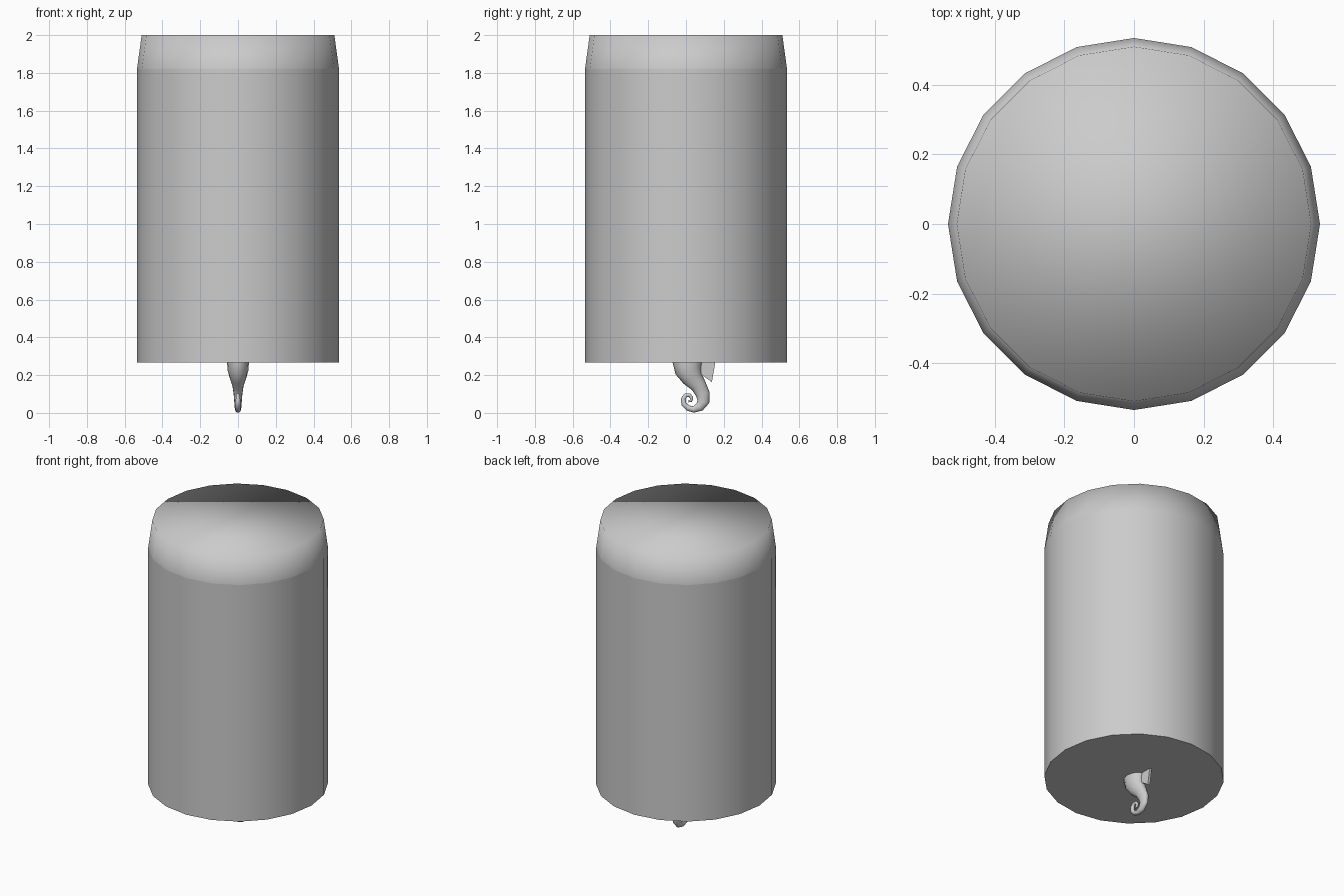
import bpy, bmesh, math
from mathutils import Vector

if "Cube" in bpy.data.objects:
    bpy.data.objects.remove(bpy.data.objects["Cube"])

grey = bpy.data.materials.new("plain_grey")
grey.diffuse_color = (0.6, 0.6, 0.6, 1)
grey.use_nodes = True
grey.node_tree.nodes["Principled BSDF"].inputs["Base Color"].default_value = grey.diffuse_color


def finish(name, bm):
    bmesh.ops.recalc_face_normals(bm, faces=bm.faces)
    me = bpy.data.meshes.new(name)
    bm.to_mesh(me)
    bm.free()
    me.materials.append(grey)
    ob = bpy.data.objects.new(name, me)
    bpy.context.collection.objects.link(ob)
    return ob


def loft(bm, rings, cap_start=True, cap_end=True):
    """Skin a list of closed vertex loops."""
    loops = [[bm.verts.new(p) for p in ring] for ring in rings]
    n = len(loops[0])
    for a, b in zip(loops, loops[1:]):
        for i in range(n):
            j = (i + 1) % n
            bm.faces.new((a[i], a[j], b[j], b[i])).smooth = True
    if cap_start:
        bm.faces.new(loops[0]).smooth = True
    if cap_end:
        bm.faces.new(loops[-1]).smooth = True
    return loops


def circle(r, z, n=20):
    return [(r * math.cos(math.tau * i / n), r * math.sin(math.tau * i / n), z) for i in range(n)]


# Canister wall with a crisp flat base
bm = bmesh.new()
base = loft(bm, [circle(0.535, 0.267), circle(0.535, 1.82)], cap_end=False)[0]
for e in bm.edges:
    if all(v in base for v in e.verts):
        e.smooth = False
finish("canister_wall", bm)

# Tapered lid, softly shaded over its rim
bm = bmesh.new()
loft(bm, [circle(0.535, 1.82), circle(0.51, 2.0)], cap_start=False)
finish("canister_lid", bm)

# Curled tail: (y, z, half width in profile, half width in x)
path = [
    (0.010, 0.40, 0.080, 0.058), (0.008, 0.27, 0.079, 0.058), (0.014, 0.225, 0.072, 0.055),
    (0.034, 0.185, 0.056, 0.044), (0.066, 0.145, 0.042, 0.030), (0.089, 0.100, 0.037, 0.023),
    (0.092, 0.060, 0.032, 0.020), (0.072, 0.032, 0.025, 0.018), (0.040, 0.018, 0.017, 0.016),
    (0.010, 0.026, 0.015, 0.014), (-0.011, 0.047, 0.014, 0.013), (-0.015, 0.072, 0.013, 0.012),
    (-0.002, 0.093, 0.011, 0.011), (0.019, 0.094, 0.010, 0.010), (0.030, 0.080, 0.009, 0.009),
    (0.026, 0.064, 0.008, 0.008), (0.013, 0.062, 0.006, 0.006),
]
rings = []
for i, (y, z, rp, rx) in enumerate(path):
    p, q = path[max(i - 1, 0)], path[min(i + 1, len(path) - 1)]
    t = Vector((0, q[0] - p[0], q[1] - p[1])).normalized()
    side = Vector((0, -t.z, t.y))
    rings.append([Vector((rx * math.cos(a), y, z)) + side * rp * math.sin(a)
                  for a in (math.tau * k / 12 for k in range(12))])
bm = bmesh.new()
loft(bm, rings)
finish("curled_tail", bm)

# Thin back fin
outline = [(0.04, 0.34), (0.165, 0.34), (0.155, 0.267), (0.137, 0.163), (0.092, 0.195), (0.05, 0.20)]
bm = bmesh.new()
loft(bm, [[(x, y, z) for y, z in outline] for x in (-0.008, 0.008)])
for f in bm.faces:
    f.smooth = False
finish("back_fin", bm)
